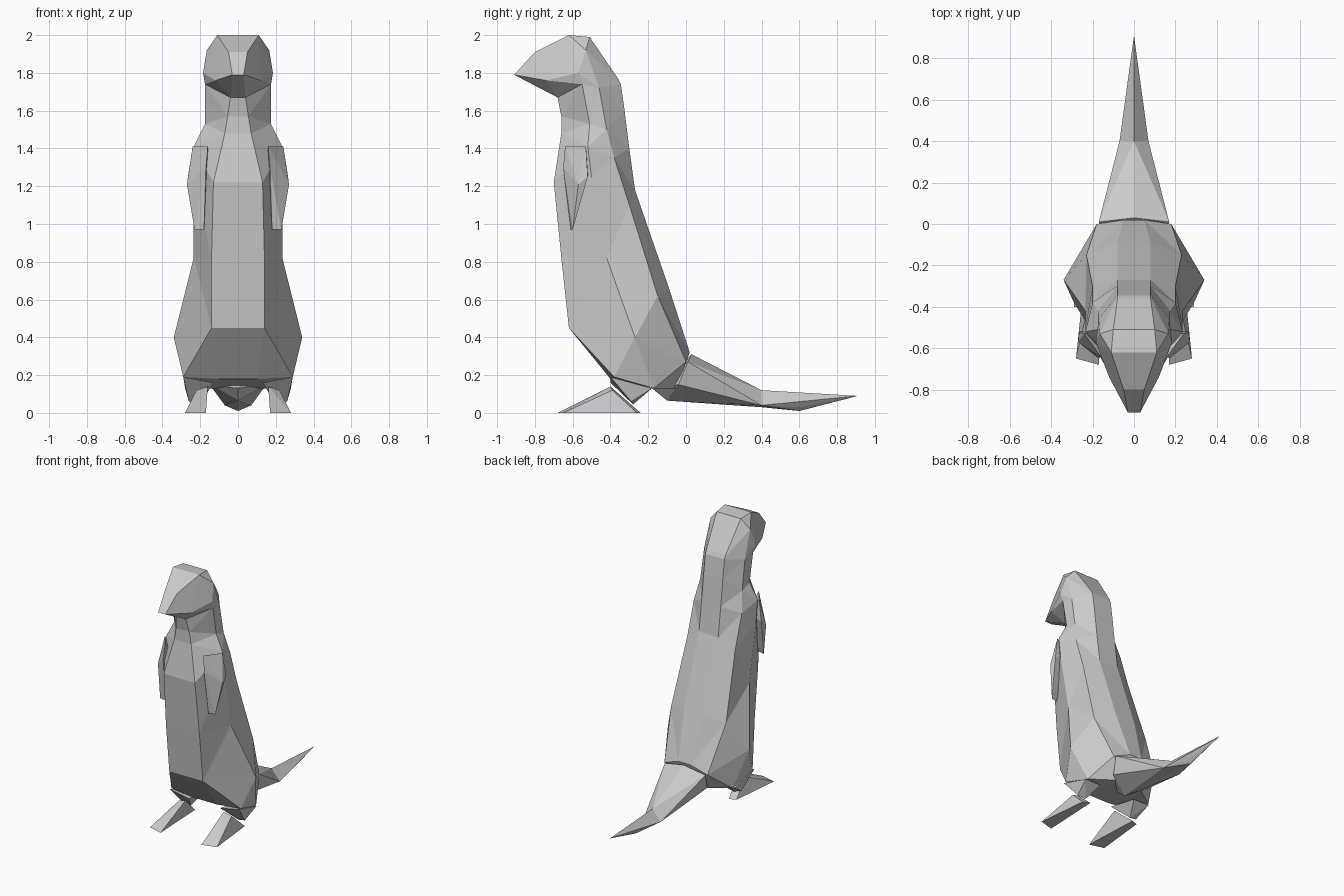
import bpy
import bmesh

default_cube = bpy.data.objects.get("Cube")
if default_cube:
    bpy.data.objects.remove(default_cube, do_unlink=True)

# One plain grey for the whole animal
GREY = (0.6, 0.6, 0.6, 1.0)
fur = bpy.data.materials.new("plain_grey")
fur.use_nodes = True
fur.diffuse_color = GREY
shader = next(n for n in fur.node_tree.nodes if n.type == "BSDF_PRINCIPLED")
shader.inputs["Base Color"].default_value = GREY
shader.inputs["Roughness"].default_value = 0.9


def finish(name, bm):
    """Turn a bmesh into a flat shaded object with outward normals."""
    bmesh.ops.recalc_face_normals(bm, faces=bm.faces)
    mesh = bpy.data.meshes.new(name)
    bm.to_mesh(mesh)
    bm.free()
    mesh.materials.append(fur)
    obj = bpy.data.objects.new(name, mesh)
    bpy.context.scene.collection.objects.link(obj)
    return obj


def mirrored(points):
    """Add the opposite side of every point that is off the centre line."""
    return list(points) + [(-x, y, z) for x, y, z in points if x]


def faceted(name, points):
    """Wrap a few corner points in a faceted convex solid."""
    bm = bmesh.new()
    for point in points:
        bm.verts.new(point)
    hull = bmesh.ops.convex_hull(bm, input=bm.verts)
    unused = set(hull["geom_interior"] + hull["geom_unused"])
    bmesh.ops.delete(bm, geom=[g for g in unused if isinstance(g, bmesh.types.BMVert)],
                     context="VERTS")
    return finish(name, bm)


def pair(name, points):
    """Build a part on the model's left and its mirror on the right."""
    faceted("left_" + name, points)
    faceted("right_" + name, [(-x, y, z) for x, y, z in points])


def loft(name, half_rings):
    """Skin a stack of mirrored half rings and close both ends."""
    bm = bmesh.new()
    rings = []
    for half in half_rings:
        other = [(-x, y, z) for x, y, z in reversed(half)]
        rings.append([bm.verts.new(p) for p in list(half) + other])
    for low, high in zip(rings, rings[1:]):
        for i in range(len(low)):
            j = (i + 1) % len(low)
            bm.faces.new((low[i], low[j], high[j], high[i]))
    bm.faces.new(rings[0])
    bm.faces.new(rings[-1])
    bmesh.ops.triangulate(bm, faces=bm.faces)
    return finish(name, bm)


# Torso and neck: each half ring runs belly, flank, back edge, spine
neck_top = [(.04, -.68, 1.67), (.175, -.55, 1.74), (.17, -.46, 1.72), (.08, -.345, 1.74)]
torso_rings = [
    [(.1, -.4, .18), (.29, -.38, .19), (.27, -.17, .13), (.1, -.05, .13)],
    [(.14, -.62, .45), (.34, -.27, .4), (.18, 0, .27), (.05, .02, .32)],
    [(.14, -.66, .82), (.235, -.42, .82), (.23, -.15, .62), (.08, -.09, .66)],
    [(.13, -.7, 1.22), (.235, -.5, 1.25), (.2, -.3, 1.1), (.08, -.27, 1.18)],
    [(.07, -.66, 1.48), (.235, -.52, 1.41), (.2, -.38, 1.35), (.08, -.3, 1.4)],
    [(.055, -.66, 1.57), (.175, -.51, 1.53), (.175, -.42, 1.5), (.08, -.325, 1.6)],
    neck_top,
]
loft("torso", torso_rings)

# Head with a pointed snout, sharing its lower corners with the neck
crown = [(.11, -.62, 2), (.1, -.51, 1.99), (.165, -.53, 1.92), (.08, -.36, 1.77)]
snout = [(.185, -.57, 1.8), (.12, -.74, 1.76), (.05, -.8, 1.91), (.03, -.91, 1.79)]
faceted("head", mirrored(neck_top + crown + snout))

# Arms hanging in front of the chest
arm = [
    (.16, -.64, 1.41), (.24, -.53, 1.41),
    (.265, -.52, 1.25), (.27, -.57, 1.21),
    (.16, -.52, 1.3), (.17, -.65, 1.3),
    (.18, -.61, .97), (.23, -.6, .97),
]
pair("arm", arm)

# Haunches below the hips
haunch = [
    (.29, -.4, .19), (.13, -.4, .16),
    (.28, -.18, .13), (.15, -.18, .13),
    (.2, -.28, .045), (.26, -.29, .06),
]
pair("haunch", haunch)

# Flat wedge feet, wide at the toes
foot = [
    (.28, -.65, 0), (.17, -.68, 0),
    (.16, -.4, .14), (.22, -.39, .12),
    (.19, -.24, 0), (.24, -.26, 0),
]
pair("foot", foot)

# Tail: a thick root, then a long thin point
tail_joint = [(0, .4, .12), (.07, .4, .04), (0, .4, .03)]
tail_root = [(0, .03, .31), (.17, .01, .27), (.15, -.04, .15), (0, -.1, .065), (0, -.18, .13)]
faceted("tail_root", mirrored(tail_root + tail_joint))
tail_point = [(.02, .6, .03), (0, .6, .01), (0, .91, .09)]
faceted("tail_point", mirrored(tail_joint + tail_point))
